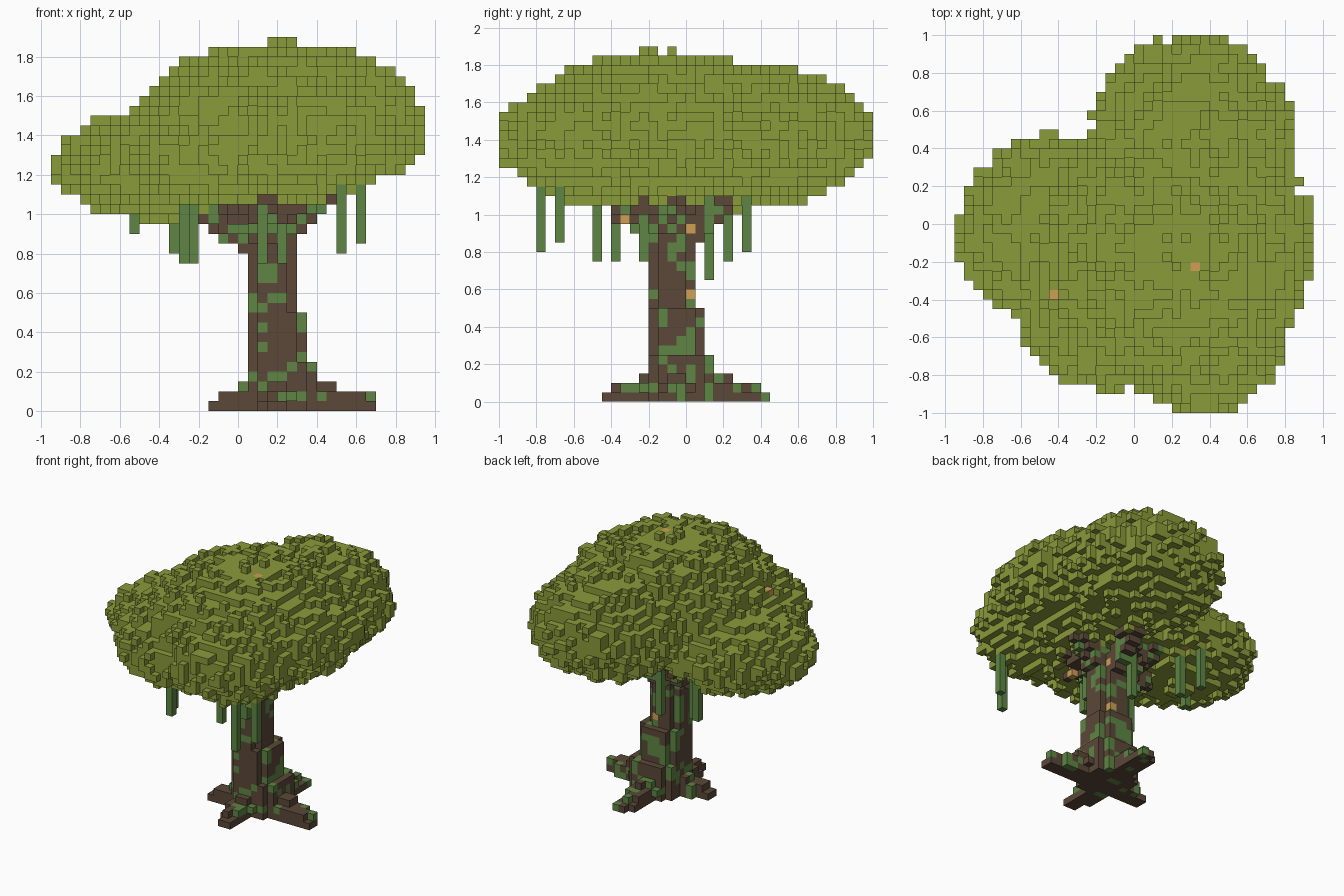
import bpy, bmesh, random
from mathutils import Vector

S = 0.05  # block size
rng = random.Random(7)

cube = bpy.data.objects.get("Cube")
if cube:
    bpy.data.objects.remove(cube)


def material(name, rgb):
    m = bpy.data.materials.new(name)
    m.use_nodes = True
    m.diffuse_color = (*rgb, 1)
    m.node_tree.nodes["Principled BSDF"].inputs["Base Color"].default_value = (*rgb, 1)
    return m


LEAF, BARK, MOSS, FUNGUS = range(4)
MATERIALS = [
    material("leaf green", (0.255, 0.325, 0.043)),
    material("bark brown", (0.104, 0.065, 0.040)),
    material("moss green", (0.112, 0.235, 0.056)),
    material("fungus orange", (0.620, 0.345, 0.090)),
]

UP, DOWN = (0, 0, 1), (0, 0, -1)
DIRS = [(1, 0, 0), (-1, 0, 0), (0, 1, 0), (0, -1, 0), UP, DOWN]


def cell(x, y, z):
    return (round(x / S), round(y / S), round(z / S))


def step(c, d):
    return (c[0] + d[0], c[1] + d[1], c[2] + d[2])


def centre(c):
    return Vector([(n + 0.5) * S for n in c])


def last_block(c, d, blocks):
    """Walk from c along d to the last filled block."""
    last = c
    for _ in range(40):
        if c in blocks:
            last = c
        c = step(c, d)
    return last


# Crown: merged ellipsoids (centre, radii) with a rough, blocky surface
LOBES = [
    ((0.21, -0.14, 1.465), (0.705, 0.71, 0.385)),  # main dome
    ((0.36, -0.53, 1.40), (0.44, 0.455, 0.31)),    # front
    ((0.31, 0.45, 1.42), (0.52, 0.53, 0.34)),      # back
    ((-0.41, -0.03, 1.25), (0.505, 0.48, 0.26)),   # side with the low lobe
    ((-0.11, -0.39, 1.32), (0.51, 0.48, 0.27)),    # front corner
    ((0.45, -0.03, 1.44), (0.48, 0.45, 0.30)),     # side opposite the low lobe
]


def depth(c):
    p = centre(c)
    return min(sum(((p[a] - m[a]) / r[a]) ** 2 for a in range(3)) ** 0.5 for m, r in LOBES)


field = {(i, j, k): depth((i, j, k))
         for i in range(-19, 19) for j in range(-20, 20) for k in range(19, 38)}
core = {c for c, d in field.items() if d < 0.98}
crown = set(core)
for c, d in field.items():
    if 0.98 <= d < 1.08 and rng.random() < 0.36 and any(step(c, v) in core for v in DIRS):
        crown.add(c)

# Fungi set flush into the crown, on top and underneath, clear of loose blocks
fungi = set()
for x, y, d in ((-0.45, -0.40, UP), (0.30, -0.25, UP), (-0.25, 0.25, DOWN)):
    f = last_block(cell(x, y, 1.3), d, core)
    fungi.add(f)
    crown -= {step(f, (i, j, d[2])) for i in (-1, 0, 1) for j in (-1, 0, 1)} - core


def limb(start, end, r0, r1):
    """Blocks along a tapering line."""
    a, b, out = Vector(start), Vector(end), set()
    for n in range(25):
        t = n / 24
        p, r = a.lerp(b, t), r0 + (r1 - r0) * t
        lo, hi = [int((v - r) // S) for v in p], [int((v + r) // S) + 1 for v in p]
        for i in range(lo[0], hi[0] + 1):
            for j in range(lo[1], hi[1] + 1):
                for k in range(max(0, lo[2]), hi[2] + 1):
                    if (centre((i, j, k)) - p).length <= r:
                        out.add((i, j, k))
    return out


# Trunk: square column with clipped corners that widens towards the ground
trunk = set()
for k in range(0, 20):
    z = k * S
    grow = 2 if z < 0.24 else 1 if z < 0.49 else 0
    x0, x1, y0, y1 = 1, 6 + grow, -4, 1 + grow
    for i in range(x0, x1):
        for j in range(y0, y1):
            if not (i in (x0, x1 - 1) and j in (y0, y1 - 1)):
                trunk.add((i, j, k))

# Four main roots spreading over the ground
ROOTS = [(-0.11, -0.10, 0.022), (0.66, -0.09, 0.035), (0.18, -0.41, 0.022), (0.23, 0.41, 0.022)]
roots = set()
for tip in ROOTS:
    roots |= limb((0.2, -0.03, 0.08), tip, 0.125, 0.048)
roots = {c for c in roots if c[2] < 3 and -3 <= c[0] <= 13 and -9 <= c[1] <= 8} - trunk

# Branches flaring into the crown
BRANCHES = [(-0.16, -0.12, 1.00), (0.45, -0.08, 1.15), (0.15, -0.38, 1.10),
            (0.22, 0.30, 1.15), (-0.06, 0.15, 1.12), (0.34, -0.33, 1.15)]
branches = set()
for tip in BRANCHES:
    branches |= limb((0.15, -0.07, 0.85), tip, 0.10, 0.07)
branches -= trunk | crown
trunk -= crown

# Hanging vines: x, y, lower end; each climbs until it meets the crown
VINES = [(-0.55, -0.10, 0.90), (-0.35, 0.30, 0.80), (-0.25, 0.20, 0.75),
         (-0.30, -0.40, 0.75), (-0.25, -0.50, 0.75), (0.10, -0.40, 0.75),
         (0.20, -0.25, 0.75), (0.10, 0.10, 0.65),
         (0.50, -0.80, 0.80), (0.60, -0.70, 0.85)]
vines = set()
for x, y, z in VINES:
    c = cell(x, y, z)
    while c not in crown and c[2] < 27:
        vines.add(c)
        c = step(c, UP)
trunk -= vines
branches -= vines

# Fungus in the notch at the trunk corner
fungi.add(cell(0.20, 0.0, 0.55))
# Fungus tucked between the branches at the trunk top
f = last_block(cell(0.2, 0.0, 0.90), (1, 0, 0), trunk | branches)
fungi.add(f)
branches |= {step(f, d) for d in ((0, 1, 0), (0, -1, 0), DOWN)} - trunk
# Fungus on the front branch, open to the back and below
f = cell(0.25, -0.35, 0.95)
branches = {c for c in branches
            if not (c[0] >= f[0] and f[1] <= c[1] <= f[1] + 2 and c[2] <= f[2])}
fungi.add(f)
branches.add(step(f, (0, -1, 0)))
solid = crown | trunk | roots | branches | vines | fungi

# Moss patches on the wood, in small clumps; the long root is the mossiest
moss = set()
for c in sorted(trunk | roots | branches):
    rate = 0.06 if c[2] == 0 else 0.5 if c in roots and c[0] > 8 else 0.17
    if rng.random() < rate:
        moss.add(c)
        moss.add(step(c, rng.choice(DIRS)))


def build(name, cells, colour):
    """Mesh of the outward block faces, one object per part."""
    bm = bmesh.new()
    verts = {}
    used = []

    def vert(p):
        if p not in verts:
            verts[p] = bm.verts.new([n * S for n in p])
        return verts[p]

    for c in sorted(cells):
        for d in DIRS:
            if step(c, d) in solid:
                continue
            a = [abs(n) for n in d].index(1)
            u, v = (a + 1) % 3, (a + 2) % 3
            quad = []
            for s, t in ((0, 0), (1, 0), (1, 1), (0, 1)):
                p = list(c)
                p[a] += d[a] > 0
                p[u] += s
                p[v] += t
                quad.append(vert(tuple(p)))
            f = bm.faces.new(quad if d[a] > 0 else quad[::-1])
            index = colour(c)
            if index not in used:
                used.append(index)
            f.material_index = used.index(index)
    mesh = bpy.data.meshes.new(name)
    bm.to_mesh(mesh)
    bm.free()
    for index in used:
        mesh.materials.append(MATERIALS[index])
    bpy.context.collection.objects.link(bpy.data.objects.new(name, mesh))


def wood_colour(c):
    return MOSS if c in moss else BARK


build("crown", crown - fungi, lambda c: LEAF)
build("trunk", trunk - fungi, wood_colour)
build("roots", roots - fungi, wood_colour)
build("branches", branches - fungi, wood_colour)
build("vines", vines - fungi, lambda c: MOSS)
build("fungi", fungi, lambda c: FUNGUS)
